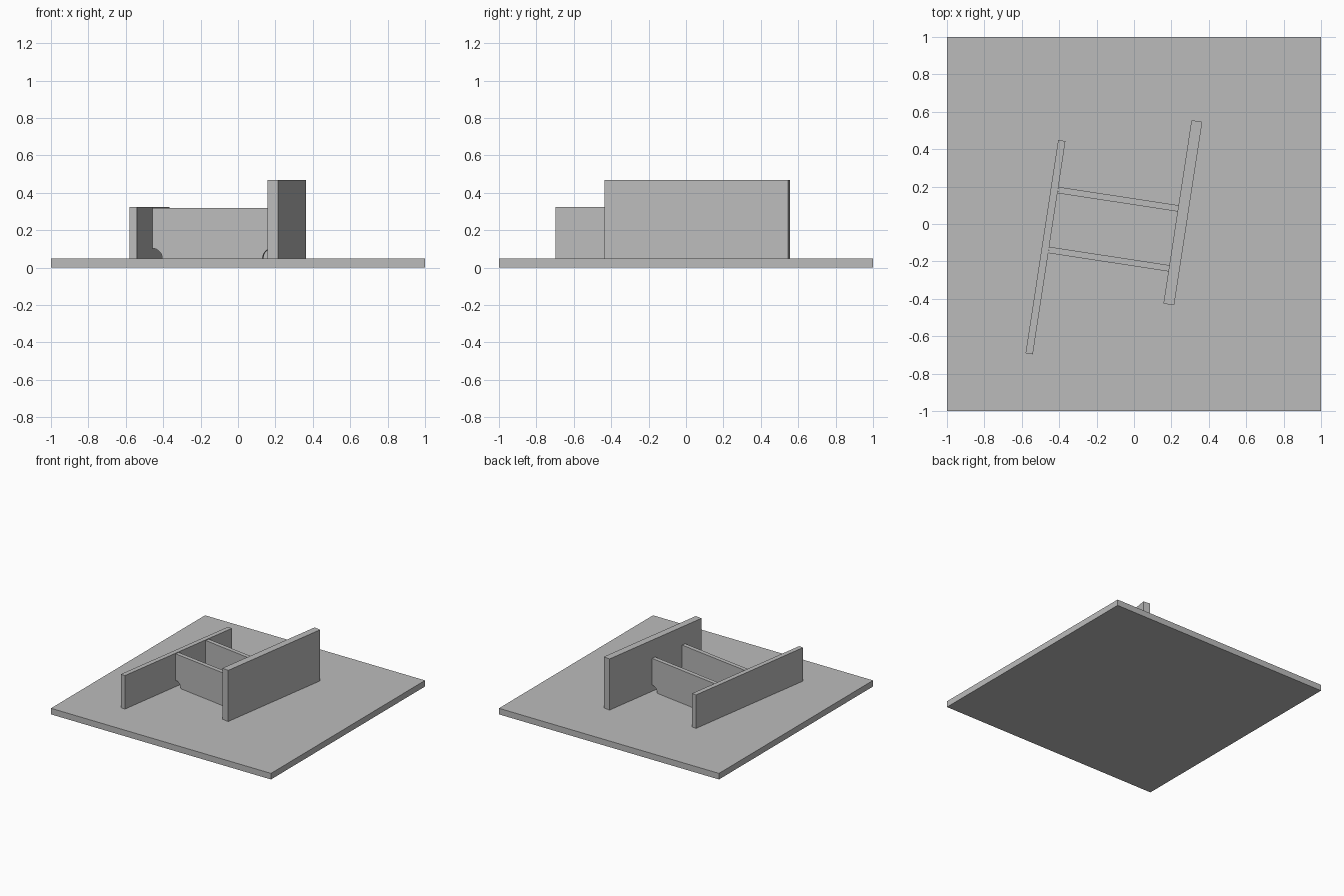
import bpy
import bmesh
from math import cos, sin, pi, radians
from mathutils import Matrix

if "Cube" in bpy.data.objects:
    bpy.data.objects.remove(bpy.data.objects["Cube"])

GREY = (0.5, 0.5, 0.5, 1)
steel = bpy.data.materials.new("grey")
steel.use_nodes = True
steel.diffuse_color = GREY
steel.node_tree.nodes["Principled BSDF"].inputs["Base Color"].default_value = GREY

BASE_TOP = 0.05
TURN = Matrix.Rotation(radians(-8.7), 4, "Z")


def plate(name, outline, thickness, matrix):
    """Extrude an outline in the XZ plane, centred along Y."""
    bm = bmesh.new()
    face = bm.faces.new([bm.verts.new((x, -thickness / 2, z)) for x, z in outline])
    ext = bmesh.ops.extrude_face_region(bm, geom=[face])
    moved = [g for g in ext["geom"] if isinstance(g, bmesh.types.BMVert)]
    bmesh.ops.translate(bm, verts=moved, vec=(0, thickness, 0))
    bmesh.ops.recalc_face_normals(bm, faces=bm.faces)
    mesh = bpy.data.meshes.new(name)
    bm.to_mesh(mesh)
    bm.free()
    mesh.materials.append(steel)
    obj = bpy.data.objects.new(name, mesh)
    obj.matrix_world = matrix
    bpy.context.collection.objects.link(obj)


def rectangle(width, bottom, top):
    h = width / 2
    return [(-h, bottom), (h, bottom), (h, top), (-h, top)]


def notched(width, bottom, top, radius, steps=10):
    """Rectangle with a quarter-round cutout at both bottom corners."""
    h = width / 2
    arc = [(h - radius * cos(a), bottom + radius * sin(a))
           for a in (pi / 2 * i / steps for i in range(steps + 1))]
    right = arc + [(h, top)]
    return right + [(-x, z) for x, z in reversed(right)]


# Base plate
plate("base_plate", rectangle(2, 0, BASE_TOP), 2, Matrix())

# Long upright plates
for name, u, v, width, length, top in (
        ("right_flange", -0.449, -0.194, 0.039, 1.153, 0.325),
        ("left_flange", 0.249, 0.099, 0.058, 0.992, 0.47)):
    plate(name, rectangle(width, BASE_TOP, top), length,
          TURN @ Matrix.Translation((u, v, 0)))

# Cross plates with weld cutouts
for name, v in (("front_web", -0.206), ("back_web", 0.118)):
    plate(name, notched(0.649, BASE_TOP, 0.32, 0.053), 0.034,
          TURN @ Matrix.Translation((-0.1045, v, 0)))
